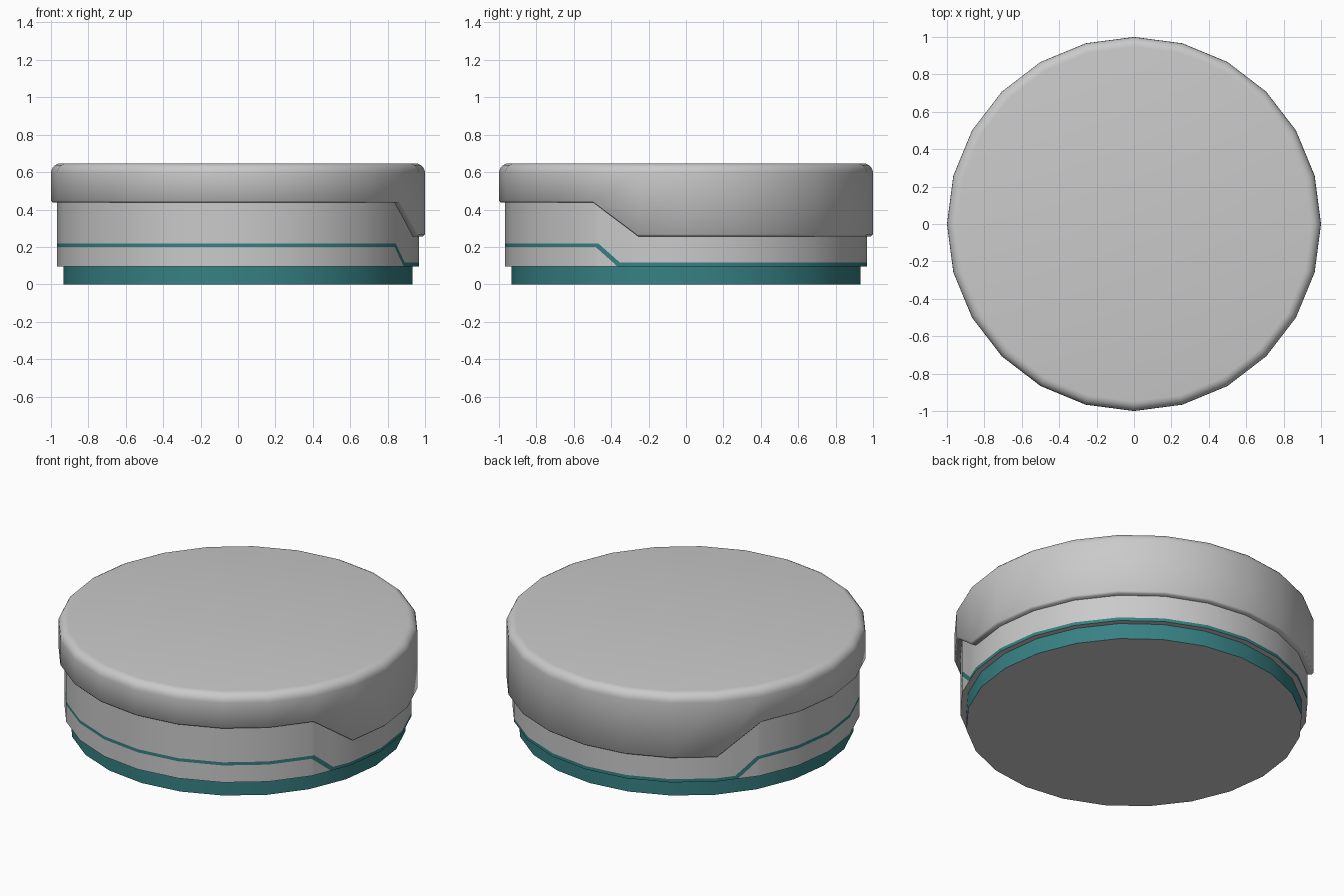
import bpy
import bmesh
from math import sin, cos, radians

cube = bpy.data.objects.get("Cube")
if cube:
    bpy.data.objects.remove(cube, do_unlink=True)

SIDES = 24
STEP = 360 / SIDES
MIDDLE = 240  # direction of the middle of the raised half


def make_material(name, colour):
    mat = bpy.data.materials.new(name)
    mat.use_nodes = True
    mat.diffuse_color = colour
    node = next(n for n in mat.node_tree.nodes if n.type == 'BSDF_PRINCIPLED')
    node.inputs["Base Color"].default_value = colour
    return mat


grey = make_material("mid grey", (0.59, 0.59, 0.59, 1))
teal = make_material("teal", (0.038, 0.22, 0.23, 1))


def rim_point(angle):
    """Point on the unit polygon; in-between angles lie on its flat sides."""
    k, t = divmod(angle / STEP, 1)
    a, b = radians(k * STEP), radians((k + 1) * STEP)
    return cos(a) * (1 - t) + cos(b) * t, sin(a) * (1 - t) + sin(b) * t


def stepped(high, low, start=90, run=STEP):
    """Height rule: high around MIDDLE, sloping to low past the start angle."""
    def height(angle):
        away = abs((angle - MIDDLE + 180) % 360 - 180)
        t = min(max((away - start) / run, 0), 1)
        return high + (low - high) * t
    return height


def loft(name, angles, rings, mats, row_colours=(), bottom_colour=0, smooth=30):
    """Skin a stack of rings (radius, height or height rule) and cap both ends."""
    bm = bmesh.new()
    stack = []
    for radius, height in rings:
        ring = []
        for a in angles:
            x, y = rim_point(a)
            z = height(a) if callable(height) else height
            ring.append(bm.verts.new((x * radius, y * radius, z)))
        stack.append(ring)
    n = len(angles)
    for row, (lower, upper) in enumerate(zip(stack, stack[1:])):
        for i in range(n):
            j = (i + 1) % n
            face = bm.faces.new((lower[i], lower[j], upper[j], upper[i]))
            face.material_index = int(row in row_colours)
    bm.faces.new(stack[0][::-1]).material_index = bottom_colour
    bm.faces.new(stack[-1])
    bmesh.ops.remove_doubles(bm, verts=bm.verts, dist=0.0001)
    bmesh.ops.recalc_face_normals(bm, faces=bm.faces)
    mesh = bpy.data.meshes.new(name)
    bm.to_mesh(mesh)
    bm.free()
    for m in mats:
        mesh.materials.append(m)
    obj = bpy.data.objects.new(name, mesh)
    bpy.context.collection.objects.link(obj)
    bpy.ops.object.select_all(action='DESELECT')
    obj.select_set(True)
    bpy.context.view_layer.objects.active = obj
    bpy.ops.object.shade_smooth_by_angle(angle=radians(smooth))


corners = [i * STEP for i in range(SIDES)]

# Base disc: teal wall, grey underside
loft("base", corners, [(0.933, 0), (0.933, 0.11)], [teal, grey], bottom_colour=1)

# Body with a stepped stripe; the stripe drops over half a side
half, shift = STEP / 2, 0.9
bends = [90 + shift, 90 + half, 90 + half + shift]
slope_angles = [MIDDLE + side * b for side in (-1, 1) for b in bends]
loft("body", sorted(corners + slope_angles),
     [(0.967, 0.096),
      (0.967, stepped(0.2, 0.096, 90, half)),
      (0.967, stepped(0.219, 0.116, 90 + shift, half)),
      (0.967, 0.5)],
     [grey, teal], row_colours=(1,))

# Lid: hollow underside, stepped lower edge, rounded top edge
bevel, top = 0.052, 0.647
lid_rings = [(0.95, 0.48),
             (0.95, stepped(0.437, 0.257)),
             (0.99, stepped(0.437, 0.257)),
             (1.0, stepped(0.447, 0.267))]
for i in range(6):
    a = radians(i * 18)
    lid_rings.append((1 - bevel + bevel * cos(a), top - bevel + bevel * sin(a)))
loft("lid", corners, lid_rings, [grey], smooth=50)
